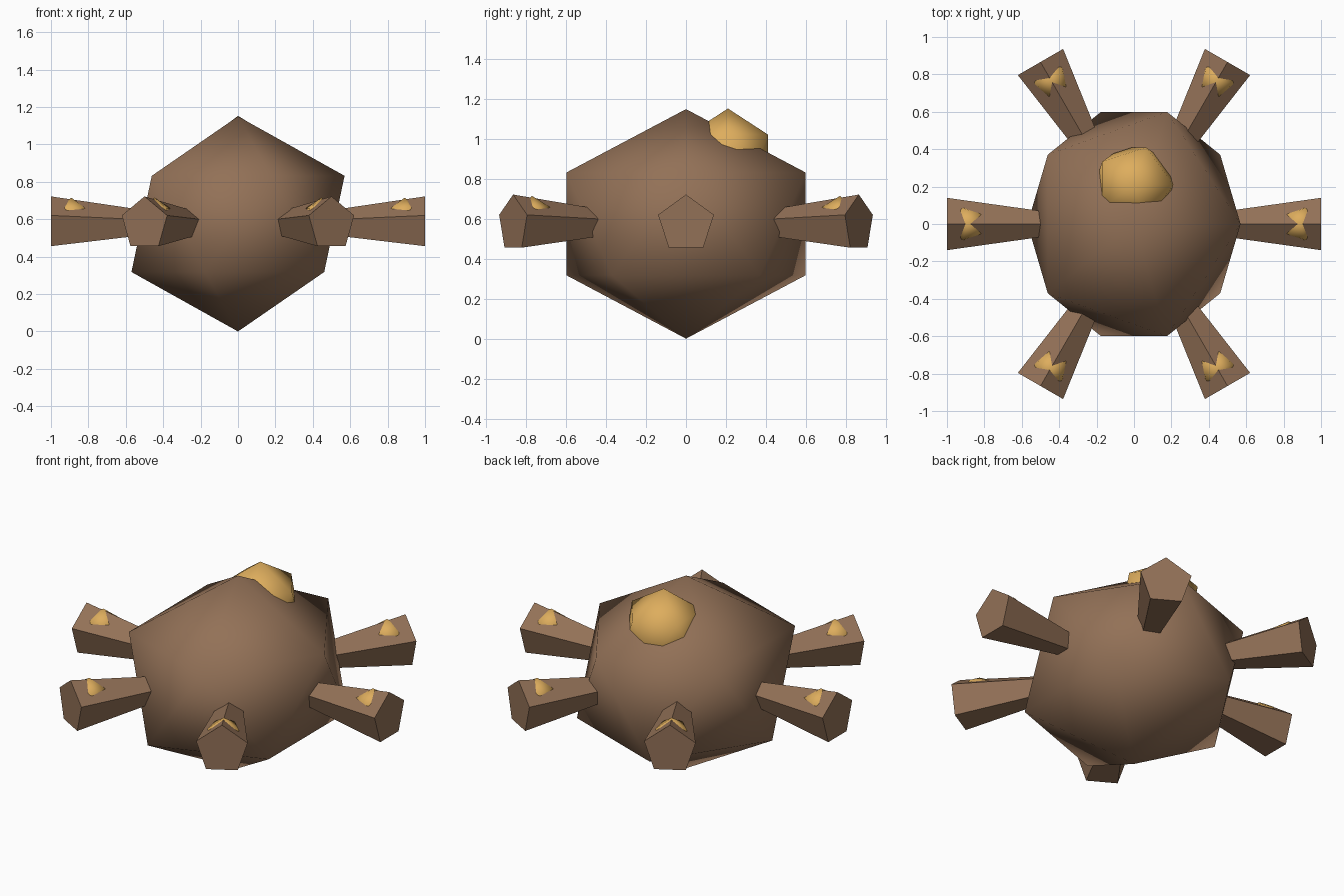
import bpy
import math
from mathutils import Matrix

if "Cube" in bpy.data.objects:
    bpy.data.objects.remove(bpy.data.objects["Cube"])


def material(name, rgb):
    m = bpy.data.materials.new(name)
    m.diffuse_color = (*rgb, 1)
    m.use_nodes = True
    m.node_tree.nodes["Principled BSDF"].inputs["Base Color"].default_value = m.diffuse_color
    return m


brown = material("brown", (0.29, 0.165, 0.095))
gold = material("gold", (0.73, 0.42, 0.11))


def ball(name, centre, radii, mat, turn=0):
    """Smooth twenty-sided ball."""
    bpy.ops.mesh.primitive_ico_sphere_add(subdivisions=1, radius=1)
    ob = bpy.context.object
    ob.name = name
    ob.data.transform(Matrix.Rotation(turn, 4, 'Z')
                      @ Matrix.Translation(centre)
                      @ Matrix.Diagonal((*radii, 1)))
    ob.data.materials.append(mat)
    bpy.ops.object.shade_smooth()
    return ob


MID = 0.575

# Body and the lump on its upper back
ball("body", (0, 0, MID), (0.637, 0.705, MID), brown)
ball("top_lump", (0, 0.21, 0.918), (0.235, 0.235, 0.235), gold)

# Six five-sided spikes widening outwards, each with a lump near its tip
for i in range(6):
    turn = i * math.pi / 3
    bpy.ops.mesh.primitive_cone_add(vertices=5, radius1=0.147, radius2=0, depth=1)
    spike = bpy.context.object
    spike.name = f"spike_{i + 1}"
    # local: flat end faces +x, one corner points up
    lie_down = Matrix.Rotation(-math.pi / 2, 4, 'Y')
    spike.data.transform(Matrix.Rotation(turn, 4, 'Z')
                         @ Matrix.Translation((0.5, 0, MID)) @ lie_down)
    # make sure a corner is on top
    if max(v.co.z for v in spike.data.vertices) < MID + 0.14:
        spike.data.transform(Matrix.Translation((0, 0, MID))
                             @ Matrix.Rotation(turn, 4, 'Z')
                             @ Matrix.Rotation(math.pi / 2, 4, 'X')
                             @ Matrix.Rotation(-turn, 4, 'Z')
                             @ Matrix.Translation((0, 0, -MID)))
    spike.data.materials.append(brown)
    ball(f"spike_lump_{i + 1}", (0.89, 0, 0.615), (0.1, 0.1, 0.1), gold, turn)
